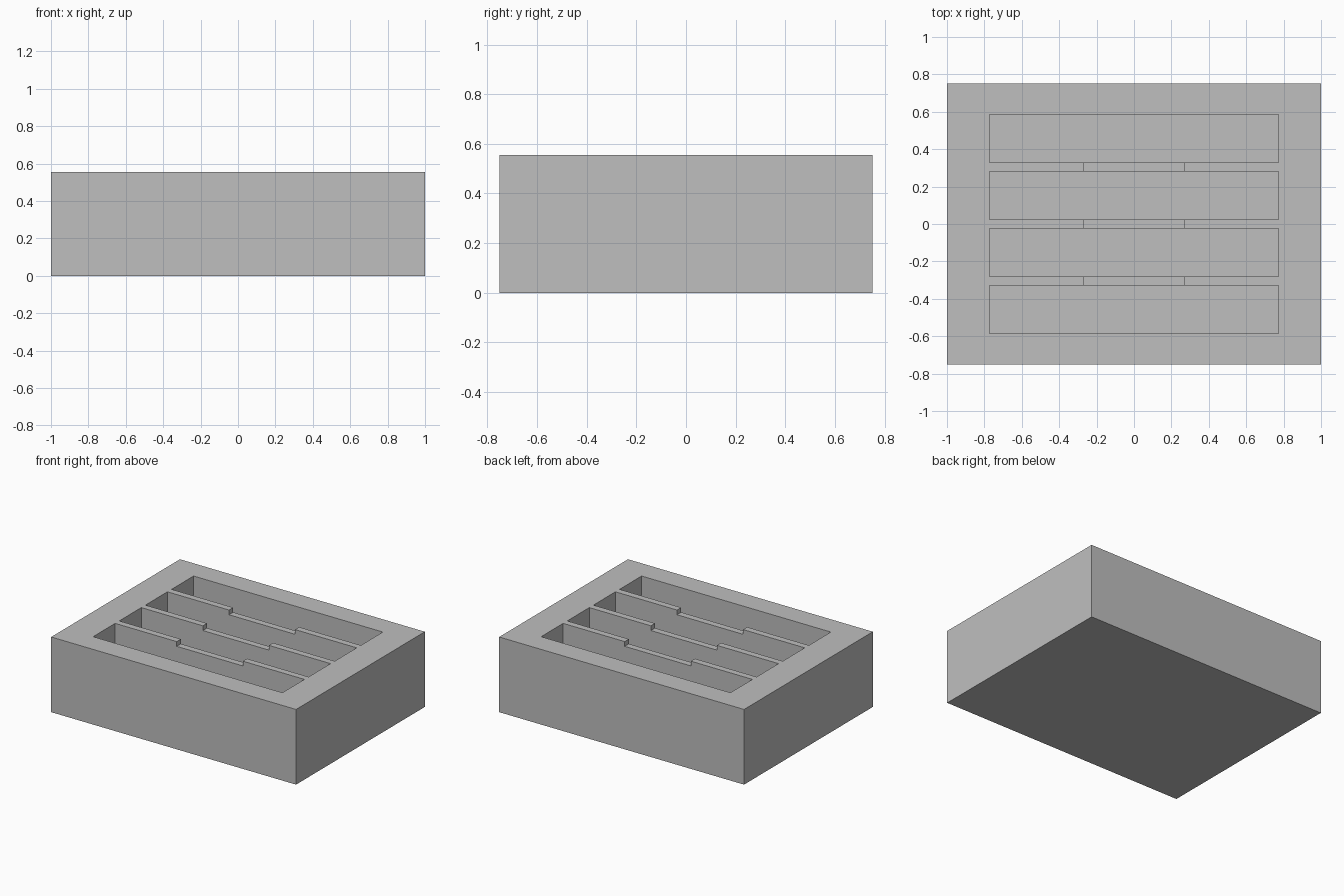
import bpy

default_cube = bpy.data.objects.get("Cube")
if default_cube:
    bpy.data.objects.remove(default_cube, do_unlink=True)

WIDTH, DEPTH, HEIGHT = 2.0, 1.502, 0.555
SLOT_LENGTH, SLOT_WIDTH, SLOT_PITCH = 1.546, 0.257, 0.305
FLOOR = 0.12
NOTCH_WIDTH, NOTCH_DEPTH = 0.54, 0.035
ABOVE = 0.1


def box(name, size, y, bottom):
    """Axis-aligned box centred on x, standing at the given bottom height."""
    bpy.ops.mesh.primitive_cube_add(size=1, location=(0, y, bottom + size[2] / 2))
    obj = bpy.context.object
    obj.name = name
    obj.scale = size
    bpy.ops.object.transform_apply(location=True, rotation=False, scale=True)
    return obj


def carve(body, cutter):
    """Subtract the cutter from the body, then discard it."""
    cutter.hide_render = True
    mod = body.modifiers.new(cutter.name, "BOOLEAN")
    mod.operation = "DIFFERENCE"
    mod.solver = "EXACT"
    mod.object = cutter
    bpy.context.view_layer.objects.active = body
    bpy.ops.object.modifier_apply(modifier=mod.name)
    bpy.data.objects.remove(cutter, do_unlink=True)


# Grey material
grey = bpy.data.materials.new("light grey")
grey.use_nodes = True
colour = (0.52, 0.52, 0.52, 1)
grey.diffuse_color = colour
grey.node_tree.nodes["Principled BSDF"].inputs["Base Color"].default_value = colour

# Solid tray block
tray = box("slotted_tray", (WIDTH, DEPTH, HEIGHT), 0, 0)

# Four long slots
for i in range(4):
    y = (i - 1.5) * SLOT_PITCH
    size = (SLOT_LENGTH, SLOT_WIDTH, HEIGHT - FLOOR + ABOVE)
    carve(tray, box("slot_cutter", size, y, FLOOR))

# Shallow finger notch across the three dividers
notch = (NOTCH_WIDTH, 3 * SLOT_PITCH, NOTCH_DEPTH + ABOVE)
carve(tray, box("notch_cutter", notch, 0, HEIGHT - NOTCH_DEPTH))

tray.data.materials.clear()
tray.data.materials.append(grey)
for face in tray.data.polygons:
    face.material_index = 0
    face.use_smooth = False
